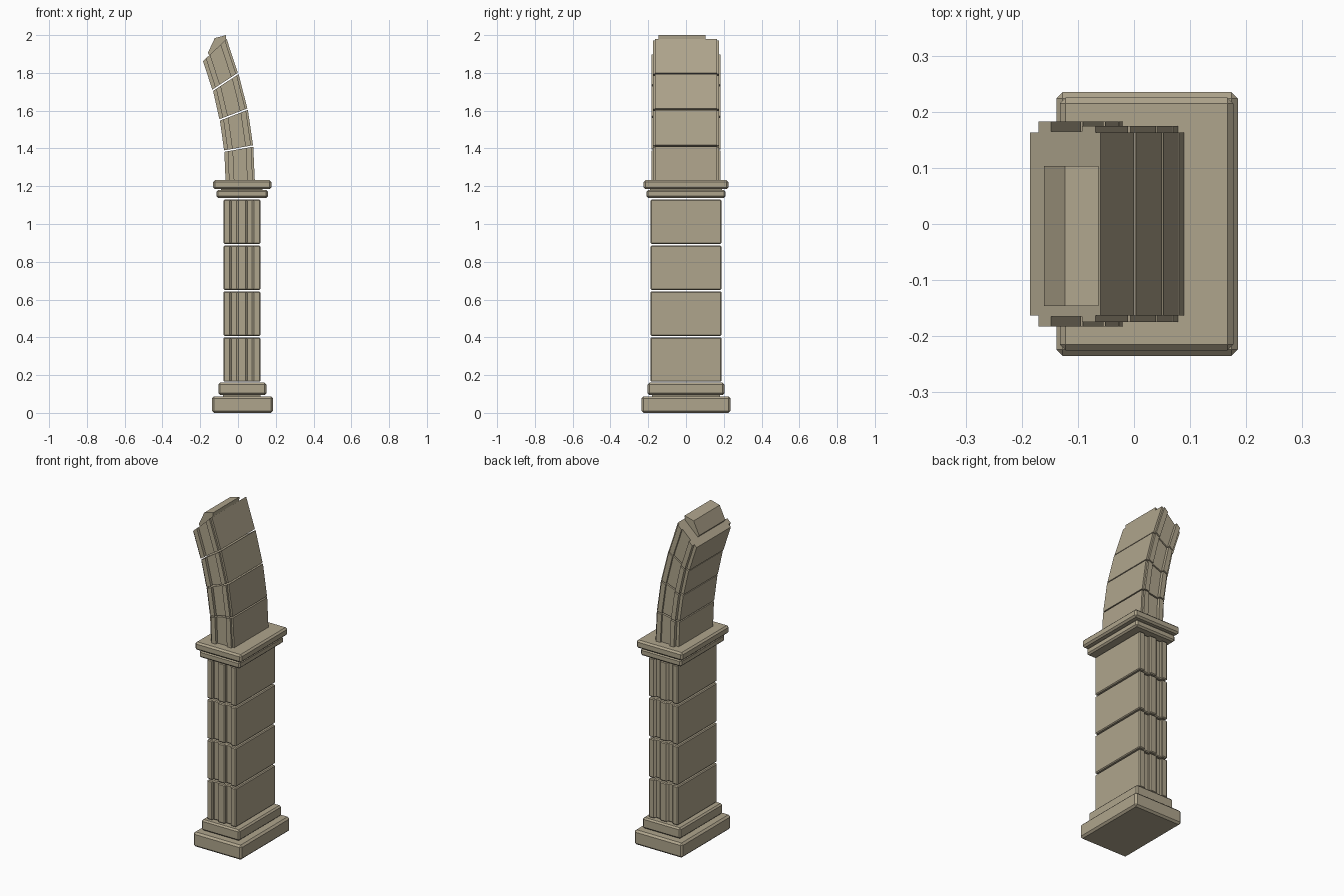
import bpy, bmesh
from mathutils import Vector

if "Cube" in bpy.data.objects:
    bpy.data.objects.remove(bpy.data.objects["Cube"])

stone = bpy.data.materials.new("weathered tan stone")
stone.diffuse_color = (0.43, 0.375, 0.265, 1)
stone.use_nodes = True
stone.node_tree.nodes["Principled BSDF"].inputs["Base Color"].default_value = stone.diffuse_color


def loft(name, lower, upper, bevel=0.0):
    """Closed block between two matching outlines."""
    bm = bmesh.new()
    a = [bm.verts.new(p) for p in lower]
    b = [bm.verts.new(p) for p in upper]
    n = len(a)
    bm.faces.new(a[::-1])
    bm.faces.new(b)
    for i in range(n):
        j = (i + 1) % n
        bm.faces.new((a[i], a[j], b[j], b[i]))
    bmesh.ops.recalc_face_normals(bm, faces=bm.faces[:])
    if bevel:
        bmesh.ops.bevel(bm, geom=bm.edges[:], offset=bevel, segments=1,
                        profile=0.5, affect='EDGES')
    me = bpy.data.meshes.new(name)
    bm.to_mesh(me)
    bm.free()
    me.materials.append(stone)
    ob = bpy.data.objects.new(name, me)
    bpy.context.collection.objects.link(ob)
    return ob


def slab(name, x0, x1, hy, z0, z1, bevel):
    outline = [(x0, -hy), (x1, -hy), (x1, hy), (x0, hy)]
    loft(name, [(x, y, z0) for x, y in outline],
         [(x, y, z1) for x, y in outline], bevel)


# base and capital mouldings
slab("plinth", -0.138, 0.185, 0.235, 0.0, 0.088, 0.011)
slab("base_moulding", -0.104, 0.150, 0.203, 0.095, 0.160, 0.009)
slab("capital_lower", -0.114, 0.158, 0.210, 1.138, 1.180, 0.009)
slab("capital_upper", -0.132, 0.177, 0.225, 1.184, 1.232, 0.010)

# hidden-depth contact between mouldings
slab("base_core", -0.08, 0.12, 0.18, 0.08, 0.10, 0)
slab("capital_core", -0.09, 0.13, 0.19, 1.17, 1.19, 0)

# column blocks, two flutes on each narrow side
X0, X1, HY, DEEP = -0.077, 0.118, 0.188, 0.014
front = [(X0, HY), (-0.039, HY), (-0.039, HY - DEEP), (-0.003, HY - DEEP),
         (-0.003, HY), (0.044, HY), (0.044, HY - DEEP), (0.080, HY - DEEP),
         (0.080, HY), (X1, HY)]
section = [(x, -y) for x, y in front] + front[::-1]
for i in range(4):
    z0 = 0.165 + i * 0.2433
    z1 = z0 + 0.234
    loft(f"column_block_{i + 1}", [(x, y, z0) for x, y in section],
         [(x, y, z1) for x, y in section], 0.005)

# arch stones: inner and outer edge of every joint, ridged section between
joints = [((-0.066, 1.230), (0.089, 1.230)),
          ((-0.073, 1.386), (0.080, 1.413)),
          ((-0.097, 1.551), (0.051, 1.608)),
          ((-0.134, 1.708), (0.001, 1.797)),
          ((-0.185, 1.862), (-0.060, 1.980))]
half = [(0, .163), (.12, .163), (.12, .183), (.30, .183), (.30, .165),
        (.74, .165), (.74, .175), (.93, .175), (.93, .163), (1, .163)]
arch_section = [(t, -y) for t, y in half] + half[::-1]


def station(joint, shift):
    """Section placed on a joint, moved along the arch to leave the gap."""
    a, b = Vector(joint[0]), Vector(joint[1])
    d = (b - a).normalized()
    off = Vector((-d.y, d.x)) * shift
    pts = []
    for t, y in arch_section:
        p = a.lerp(b, t) + off
        pts.append((p.x, y, p.y))
    return pts


for i in range(4):
    loft(f"arch_stone_{i + 1}", station(joints[i], 0.004 if i else 0),
         station(joints[i + 1], -0.004 if i < 3 else 0))

# broken lump left on the end of the arch
lump = [(-0.160, 1.905), (-0.123, 1.984), (-0.063, 2.0),
        (-0.066, 1.950), (-0.142, 1.880)]
loft("broken_end", [(x, -0.146, z) for x, z in lump],
     [(x, 0.103, z) for x, z in lump])
